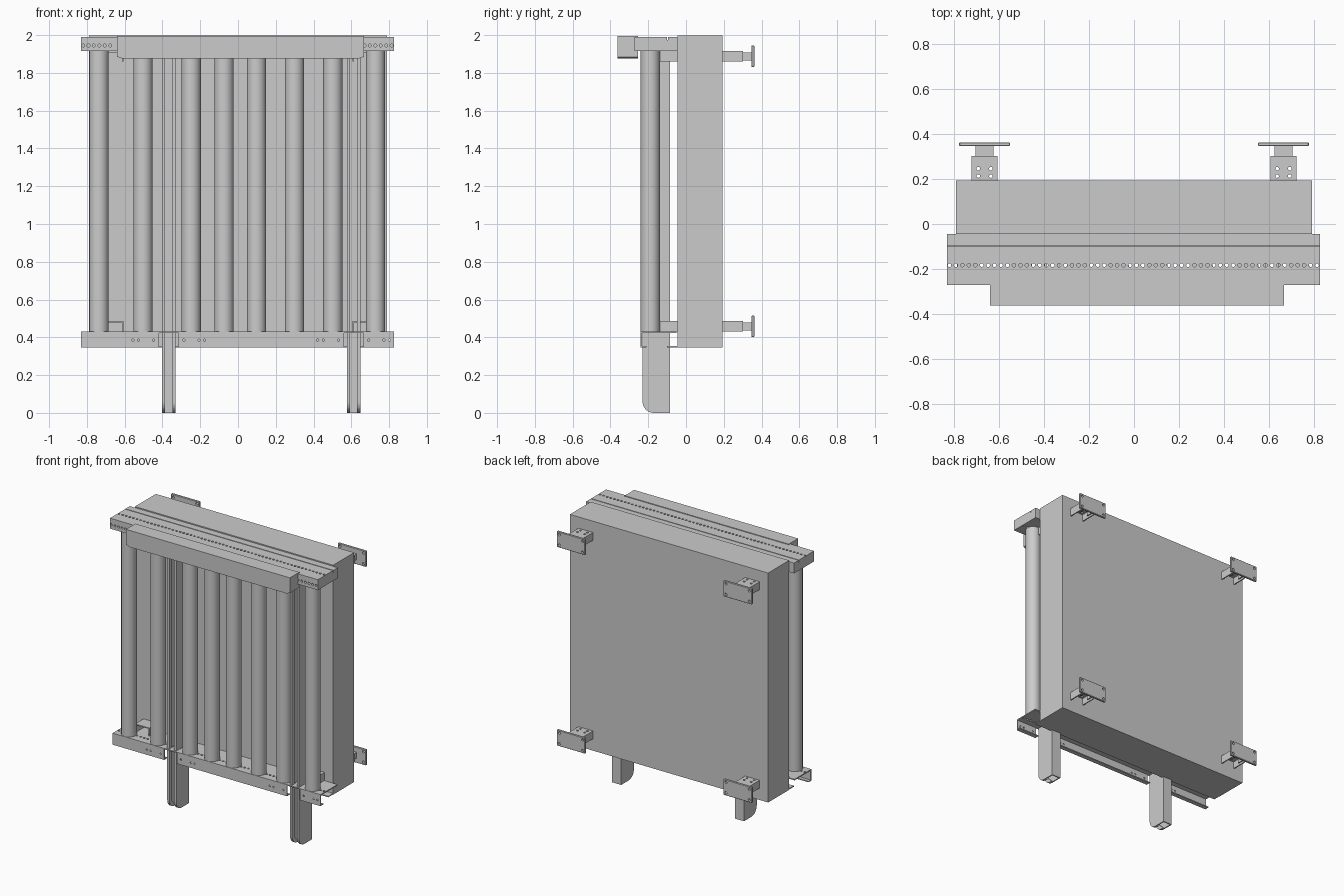
import bpy, bmesh, math
from mathutils import Vector

if "Cube" in bpy.data.objects:
    bpy.data.objects.remove(bpy.data.objects["Cube"])


def finish(name, bm):
    bmesh.ops.recalc_face_normals(bm, faces=bm.faces)
    me = bpy.data.meshes.new(name)
    bm.to_mesh(me)
    bm.free()
    ob = bpy.data.objects.new(name, me)
    bpy.context.collection.objects.link(ob)
    return ob


def prism(name, pts, axis, a, b):
    """Extrude a 2D outline along x (pts = y,z), y (x,z) or z (x,y)."""
    def place(p, t):
        return {'x': (t, p[0], p[1]), 'y': (p[0], t, p[1]), 'z': (p[0], p[1], t)}[axis]
    bm = bmesh.new()
    va = [bm.verts.new(place(p, a)) for p in pts]
    vb = [bm.verts.new(place(p, b)) for p in pts]
    bm.faces.new(va)
    bm.faces.new(vb)
    n = len(pts)
    for i in range(n):
        bm.faces.new((va[i], va[(i + 1) % n], vb[(i + 1) % n], vb[i]))
    return finish(name, bm)


def box(name, x0, x1, y0, y1, z0, z1):
    return prism(name, [(x0, y0), (x1, y0), (x1, y1), (x0, y1)], 'z', z0, z1)


def drill(ob, holes, radius):
    """Cut round holes; each hole is (start point, end point)."""
    bm = bmesh.new()
    for p, q in holes:
        p, q = Vector(p), Vector(q)
        d = q - p
        m = d.to_track_quat('Z', 'Y').to_matrix().to_4x4()
        m.translation = (p + q) / 2
        bmesh.ops.create_cone(bm, cap_ends=True, segments=12, radius1=radius,
                              radius2=radius, depth=d.length, matrix=m)
    cutter = finish(ob.name + "_hole_cutter", bm)
    cutter.hide_render = True
    cutter.hide_set(True)
    mod = ob.modifiers.new("holes", 'BOOLEAN')
    mod.operation = 'DIFFERENCE'
    mod.solver = 'EXACT'
    mod.object = cutter
    bpy.context.view_layer.update()
    me = bpy.data.meshes.new_from_object(
        ob.evaluated_get(bpy.context.evaluated_depsgraph_get()))
    ob.modifiers.clear()
    ob.data = me
    bpy.data.objects.remove(cutter)


def channel(name, cx, w, z0, z1, t, y0, y1):
    """Downward-open channel running along y."""
    h = w / 2
    pts = [(cx - h, z0), (cx - h, z1), (cx + h, z1), (cx + h, z0),
           (cx + h - t, z0), (cx + h - t, z1 - t), (cx - h + t, z1 - t), (cx - h + t, z0)]
    return prism(name, pts, 'y', y0, y1)


XL, XR = -0.83, 0.827
ROW = [-0.82 + 0.02865 * i for i in range(58)]
TOP, BOTTOM = 1.915, 0.43

# Main wall block
box("wall_block", -0.79, 0.79, -0.045, 0.193, 0.345, 1.998)

# Top rail, rear strip and front fascia
rail = box("top_rail", XL, XR, -0.272, -0.101, TOP, 1.99)
drill(rail, [((x, -0.183, 1.8), (x, -0.183, 2.1)) for x in ROW]
      + [((x, -0.3, 1.945), (x, -0.25, 1.945)) for x in ROW if abs(x) > 0.65], 0.008)
box("top_rail_rear", XL, XR, -0.095, -0.045, TOP, 1.99)
box("top_rail_web", XL, XR, -0.102, -0.094, TOP, 1.975)
prism("fascia", [(-0.64, 1.995), (-0.64, 1.885), (-0.61, 1.875), (0.637, 1.875),
                 (0.667, 1.885), (0.667, 1.995)], 'y', -0.362, -0.255)

# Bottom rail: perforated shelf, front flange pieces with return lips, rear lip
shelf = box("bottom_shelf", XL, XR, -0.24, -0.05, BOTTOM - 0.008, BOTTOM)
drill(shelf, [((x, -0.183, 0.4), (x, -0.183, 0.45)) for x in ROW], 0.008)
POSTS = (-0.367, 0.612)
ends = [XL, POSTS[0] - 0.052, POSTS[0] + 0.052, POSTS[1] - 0.052, POSTS[1] + 0.052, XR]
for i in range(3):
    a, b = ends[2 * i], ends[2 * i + 1]
    flange = prism("bottom_flange", [(-0.242, BOTTOM), (-0.242, 0.347), (-0.21, 0.347),
                                     (-0.21, 0.354), (-0.234, 0.354), (-0.234, BOTTOM)],
                   'x', a, b)
    spots = [px + s * d for px in POSTS for s in (-1, 1) for d in (0.08, 0.16, 0.19)]
    holes = [((x, -0.26, 0.385), (x, -0.22, 0.385)) for x in spots if a + 0.01 < x < b - 0.01]
    if holes:
        drill(flange, holes, 0.006)
box("bottom_rear_lip", -0.79, 0.79, -0.1, -0.045, 0.347, 0.354)

# Round bars
for x in (-0.736, -0.503, -0.248, -0.074, 0.098, 0.299, 0.502, 0.728):
    bm = bmesh.new()
    bmesh.ops.create_cone(bm, cap_ends=True, segments=40, radius1=0.051, radius2=0.051,
                          depth=TOP - BOTTOM)
    bmesh.ops.translate(bm, verts=bm.verts, vec=(x, -0.189, (TOP + BOTTOM) / 2))
    bar = finish("round_bar", bm)
    for f in bar.data.polygons:
        f.use_smooth = len(f.vertices) == 4

# Slotted posts with rounded toe: back plate, two sides, two front lips
R = 0.06
arc = [(-0.23 + R - R * math.cos(k * math.pi / 16), R - R * math.sin(k * math.pi / 16))
       for k in range(9)]
side = [(-0.23, TOP)] + arc + [(-0.085, 0), (-0.085, TOP)]
lip = [(-0.23, TOP)] + arc + [(-0.155, 0), (-0.205, 0.05), (-0.205, TOP)]
for px in POSTS:
    box("post_back", px - 0.034, px + 0.034, -0.093, -0.085, 0, TOP)
    for s in (-1, 1):
        prism("post_side", side, 'x', px + s * 0.036, px + s * 0.028)
        prism("post_lip", lip, 'x', px + s * 0.029, px + s * 0.019)

# Mounting brackets: front stubs, rear sleeves, sliding arms and foot plates
for s in (-1, 1):
    cx = s * 0.664
    for z0 in (1.86, 0.43):
        z1 = z0 + 0.057
        zc = z0 + 0.028
        channel("front_bracket", cx, 0.115, z0, z1, 0.008, -0.14, -0.045)
        sleeve = channel("rear_sleeve", cx, 0.115, z0, z1, 0.008, 0.193, 0.303)
        drill(sleeve, [((cx + dx, y, z0), (cx + dx, y, z1 + 0.05))
                       for dx in (-0.028, 0.028) for y in (0.213, 0.246)], 0.008)
        channel("sliding_arm", cx, 0.08, z0 + 0.006, z1 - 0.009, 0.008, 0.26, 0.347)
        plate = box("foot_plate", cx - 0.113, cx + 0.113, 0.346, 0.362, zc - 0.057, zc + 0.057)
        bev = plate.modifiers.new("corners", 'BEVEL')
        bev.width = 0.003
        bev.segments = 1
        drill(plate, [((cx + dx, 0.3, zc + dz), (cx + dx, 0.4, zc + dz))
                      for dx in (-0.093, 0.093) for dz in (-0.038, 0.038)], 0.009)
